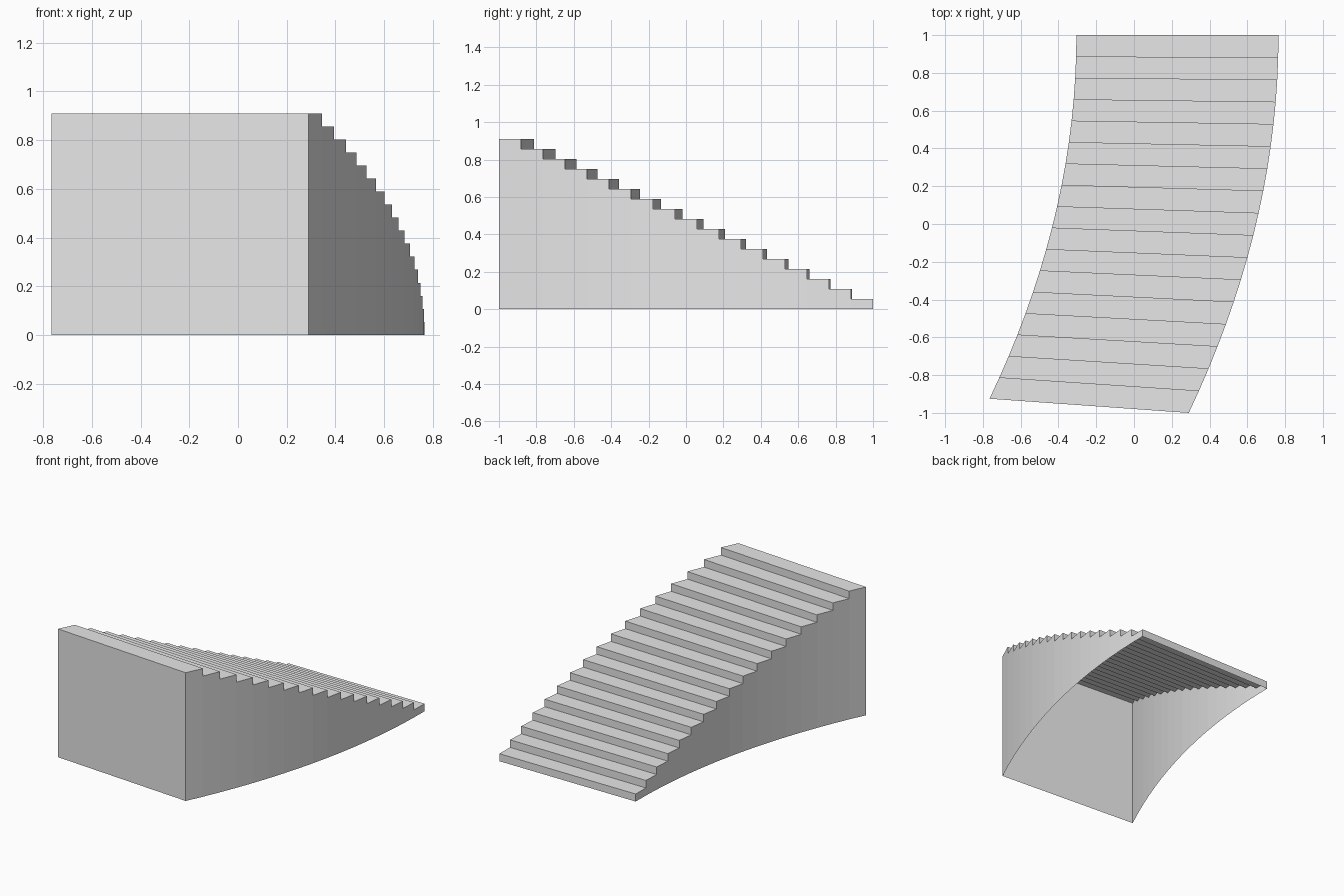
import bpy
import bmesh
from mathutils import Vector

cube = bpy.data.objects.get("Cube")
if cube:
    bpy.data.objects.remove(cube, do_unlink=True)

STEPS = 17
HEIGHT = 0.91
RISE = HEIGHT / STEPS

grey = bpy.data.materials.new("plain grey")
grey.use_nodes = True
grey.diffuse_color = (0.8, 0.8, 0.8, 1)
grey.node_tree.nodes["Principled BSDF"].inputs["Base Color"].default_value = grey.diffuse_color


def right_edge(k, z):
    """Point on the -x edge of the flight at step line k."""
    t = k / STEPS
    return Vector((-0.305 - 0.46 * t * t, 1 - 1.925 * t, z))


def left_edge(k, z):
    """Point on the +x edge of the flight at step line k."""
    t = k / STEPS
    return Vector((0.765 - 0.475 * t * t, 1 - 2 * t, z))


def make_part(name, panels):
    """Thin open shell made of flat panels."""
    bm = bmesh.new()
    for panel in panels:
        bm.faces.new([bm.verts.new(p) for p in panel])
    bmesh.ops.remove_doubles(bm, verts=bm.verts, dist=0.0001)
    mesh = bpy.data.meshes.new(name)
    bm.to_mesh(mesh)
    bm.free()
    mesh.materials.append(grey)
    obj = bpy.data.objects.new(name, mesh)
    bpy.context.collection.objects.link(obj)


treads, risers, right_wall, left_wall = [], [], [], []
for k in range(STEPS):
    low, top, n = k * RISE, (k + 1) * RISE, k + 1
    treads.append([right_edge(k, top), right_edge(n, top), left_edge(n, top), left_edge(k, top)])
    risers.append([left_edge(k, low), right_edge(k, low), right_edge(k, top), left_edge(k, top)])
    right_wall.append([right_edge(k, 0), right_edge(n, 0), right_edge(n, top), right_edge(k, top)])
    left_wall.append([left_edge(n, 0), left_edge(k, 0), left_edge(k, top), left_edge(n, top)])

# Stepped surface, curved sides and the tall end wall; the underside is open
make_part("steps", treads + risers)
make_part("right_side_wall", right_wall)
make_part("left_side_wall", left_wall)
make_part("front_wall", [[right_edge(STEPS, 0), left_edge(STEPS, 0),
                          left_edge(STEPS, HEIGHT), right_edge(STEPS, HEIGHT)]])
